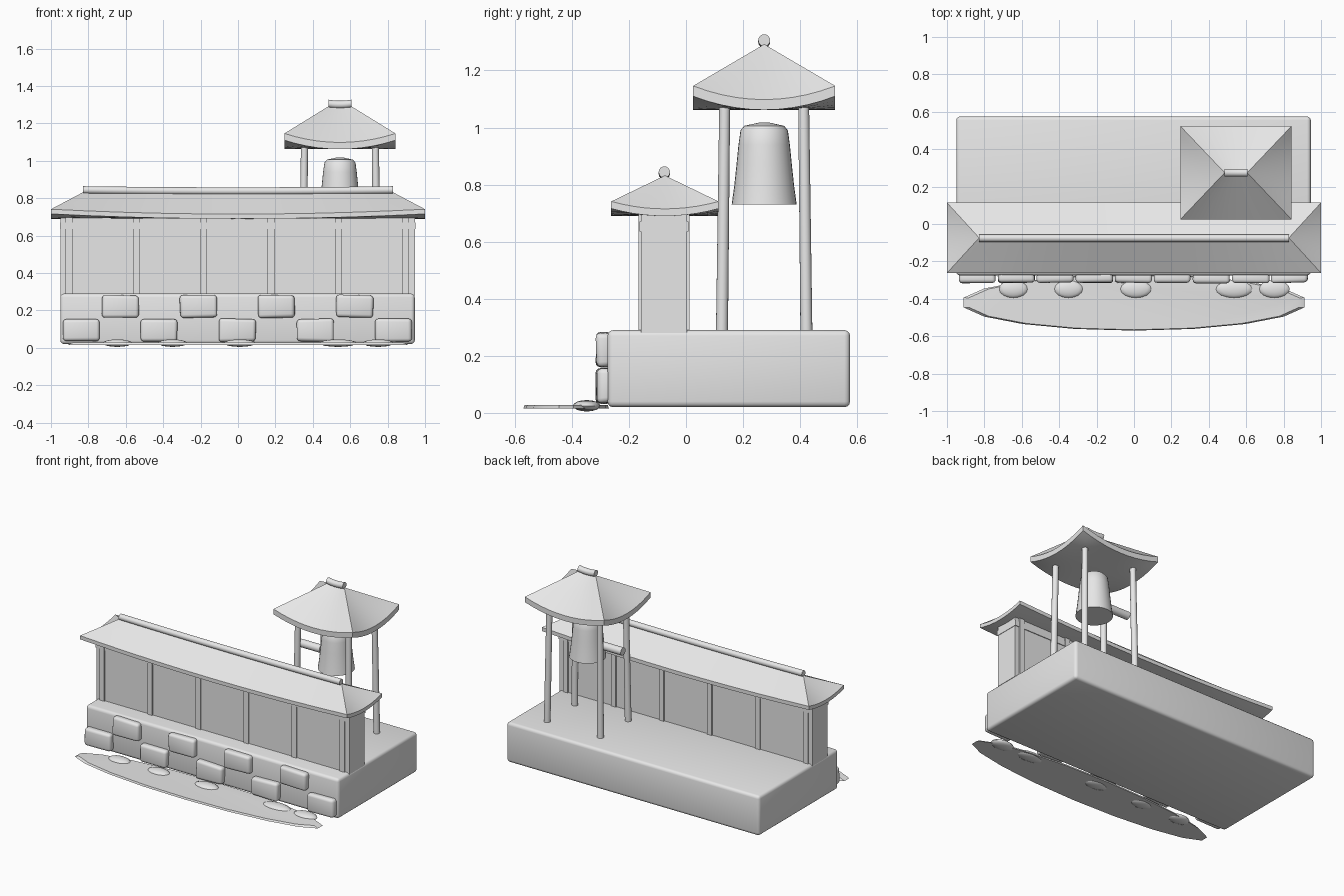
import bpy
import bmesh
import math
import random
from mathutils import Vector

random.seed(4)

cube = bpy.data.objects.get("Cube")
if cube:
    bpy.data.objects.remove(cube, do_unlink=True)

GREY = (0.8, 0.8, 0.8, 1.0)
clay = bpy.data.materials.new("plain_grey")
clay.use_nodes = True
clay.diffuse_color = GREY
for node in clay.node_tree.nodes:
    if node.type == "BSDF_PRINCIPLED":
        node.inputs["Base Color"].default_value = GREY


def finish(name, bm, angle=35):
    bmesh.ops.recalc_face_normals(bm, faces=bm.faces)
    mesh = bpy.data.meshes.new(name)
    bm.to_mesh(mesh)
    bm.free()
    obj = bpy.data.objects.new(name, mesh)
    bpy.context.collection.objects.link(obj)
    mesh.materials.append(clay)
    bpy.ops.object.select_all(action="DESELECT")
    obj.select_set(True)
    bpy.context.view_layer.objects.active = obj
    bpy.ops.object.shade_smooth_by_angle(angle=math.radians(angle))
    return obj


def box(name, x, y, z, bevel=0.0, jitter=0.0):
    """Box from (min, max) ranges, with optional rounded edges."""
    bm = bmesh.new()
    bmesh.ops.create_cube(bm, size=1)
    for v in bm.verts:
        for i, (lo, hi) in enumerate((x, y, z)):
            v.co[i] = (lo + hi) / 2 + v.co[i] * (hi - lo) + random.uniform(-jitter, jitter)
    if bevel:
        bmesh.ops.bevel(bm, geom=bm.edges[:], offset=bevel, segments=3,
                        profile=0.5, affect="EDGES")
    return finish(name, bm, 50)


def loft(name, sections, axis, sides=16):
    """Round body through (centre, radius) sections along one axis."""
    bm = bmesh.new()
    a = Vector(axis)
    side = a.orthogonal().normalized()
    up = a.cross(side)
    rings = []
    for centre, r in sections:
        ring = []
        for k in range(sides):
            t = math.tau * k / sides
            ring.append(bm.verts.new(Vector(centre) + r * (math.cos(t) * side + math.sin(t) * up)))
        rings.append(ring)
    for lower, upper in zip(rings, rings[1:]):
        for k in range(sides):
            m = (k + 1) % sides
            bm.faces.new((lower[k], lower[m], upper[m], upper[k]))
    bm.faces.new(rings[0])
    bm.faces.new(rings[-1])
    return finish(name, bm)


def hip_roof(name, cx, cy, hx, hy, ridge, z_ridge, z_eave, lift, thick, n=10):
    """Hipped roof whose eaves sweep up to the corners."""
    bm = bmesh.new()
    steps = [2 * i / n - 1 for i in range(n + 1)]

    def eave(u, v, drop):
        return bm.verts.new((cx + u * hx, cy + v * hy, z_eave + lift * u * u * v * v - drop))

    # soffit
    grid = [[eave(u, v, thick) for v in steps] for u in steps]
    for i in range(n):
        for j in range(n):
            bm.faces.new((grid[i][j], grid[i + 1][j], grid[i + 1][j + 1], grid[i][j + 1]))
    # rim and slopes
    loop = ([(i, 0) for i in range(n)] + [(n, j) for j in range(n)]
            + [(n - i, n) for i in range(n)] + [(0, n - j) for j in range(n)])
    low = [grid[i][j] for i, j in loop]
    rim = [eave(steps[i], steps[j], 0) for i, j in loop]
    top = []
    for i, j in loop:
        along = steps[i] if j in (0, n) else math.copysign(1, steps[i])
        top.append(bm.verts.new((cx + along * ridge, cy, z_ridge)))
    for k in range(len(loop)):
        m = (k + 1) % len(loop)
        bm.faces.new((low[k], low[m], rim[m], rim[k]))
        bm.faces.new((rim[k], rim[m], top[m], top[k]))
    bmesh.ops.remove_doubles(bm, verts=bm.verts, dist=0.0005)
    return finish(name, bm, 22)


def ridge_tube(name, cx, cy, half, z, r, rise):
    ts = [i / 5 - 1 for i in range(11)]
    loft(name, [((cx + half * t, cy, z + rise * t * t), r) for t in ts], (1, 0, 0))


# Stone terrace
box("terrace", (-0.95, 0.945), (-0.275, 0.575), (0.02, 0.29), 0.02)

# Facing stones in two staggered rows
for row, (count, start, z) in enumerate(((5, -0.84, 0.095), (4, -0.63, 0.222))):
    for k in range(count):
        x = start + k * 0.418
        box(f"facing_stone_{row}_{k}", (x - 0.098, x + 0.098), (-0.315, -0.262),
            (z - 0.06, z + 0.06), 0.018, 0.004)

# Long wall with posts and top beams
box("wall_core", (-0.95, 0.945), (-0.158, 0.004), (0.28, 0.715))
for k in range(6):
    x = -0.904 + k * 0.36
    box(f"wall_post_{k}", (x - 0.018, x + 0.018), (-0.167, 0.013), (0.285, 0.71))
box("wall_beam", (-0.953, 0.948), (-0.163, 0.009), (0.635, 0.67))

# Wall roof
hip_roof("wall_roof", 0, -0.074, 1.0, 0.188, 0.828, 0.832, 0.715, 0.026, 0.025)
ridge_tube("wall_roof_ridge", 0, -0.076, 0.828, 0.838, 0.02, 0.006)

# Bell tower
TX, TY = 0.545, 0.274
for sx in (-1, 1):
    for sy in (-1, 1):
        foot = (TX + sx * 0.2, TY + sy * 0.148, 0.28)
        head = (TX + sx * 0.189, TY + sy * 0.138, 1.11)
        loft(f"tower_post_{sx}_{sy}", [(foot, 0.021), (head, 0.019)], (0, 0, 1))
hip_roof("tower_roof", TX, TY, 0.297, 0.249, 0.06, 1.292, 1.098, 0.048, 0.036)
ridge_tube("tower_roof_ridge", TX, TY, 0.062, 1.3, 0.021, 0.006)

# Bell and striking log
profile = [(0.114, 0.73), (0.105, 0.795), (0.097, 0.87), (0.09, 0.94),
           (0.083, 0.99), (0.07, 1.006), (0.015, 1.018)]
loft("bell", [((TX, TY, z), r) for r, z in profile], (0, 0, 1), 32)
loft("striking_log", [((x, TY, 0.83), 0.026) for x in (0.28, 0.435)], (1, 0, 0))

# Pond sheet along the front
bm = bmesh.new()
bmesh.ops.create_cone(bm, cap_ends=True, segments=18, radius1=1, radius2=0.97, depth=1)
for v in bm.verts:
    v.co = Vector((v.co.x * 0.925, -0.42 + v.co.y * 0.15, 0.022 + v.co.z * 0.012))
finish("pond", bm)

# Flat shore pebbles
for k, (x, w) in enumerate(((-0.645, 0.078), (-0.35, 0.078), (0.01, 0.085), (0.535, 0.1), (0.75, 0.083))):
    bm = bmesh.new()
    bmesh.ops.create_uvsphere(bm, u_segments=16, v_segments=8, radius=1)
    for v in bm.verts:
        v.co = Vector((x + v.co.x * w, -0.348 + v.co.y * 0.048, 0.025 + v.co.z * 0.02))
    finish(f"pebble_{k}", bm, 60)
